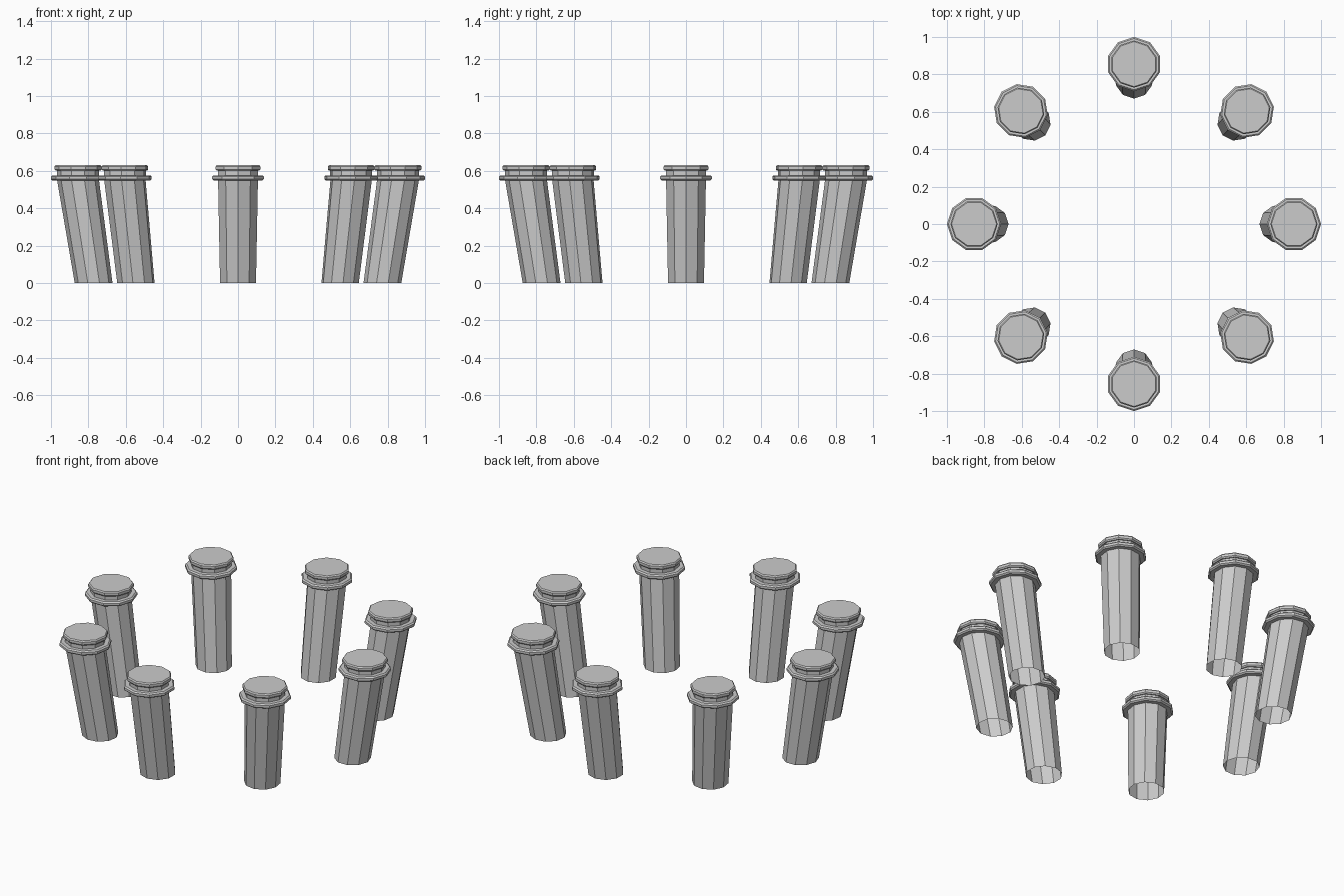
import bpy, bmesh, math

if "Cube" in bpy.data.objects:
    bpy.data.objects.remove(bpy.data.objects["Cube"])

SIDES = 10
COUNT = 8
# pillar sections: (distance of centre from the middle, radius, height)
PROFILE = [
    (0.772, 0.101, 0.0), (0.855, 0.112, 0.548),                    # leaning shaft
    (0.855, 0.137, 0.548), (0.855, 0.145, 0.555),                  # lower collar
    (0.855, 0.145, 0.569), (0.855, 0.137, 0.576),
    (0.855, 0.113, 0.576), (0.855, 0.113, 0.601),                  # neck
    (0.855, 0.120, 0.601), (0.855, 0.126, 0.608),                  # upper collar
    (0.855, 0.126, 0.623), (0.855, 0.120, 0.630),
]


def make_pillar(index):
    bm = bmesh.new()
    rings = []
    for dist, radius, z in PROFILE:
        rings.append([bm.verts.new((dist + radius * math.cos(a), radius * math.sin(a), z))
                      for a in (2 * math.pi * i / SIDES for i in range(SIDES))])
    for low, high in zip(rings, rings[1:]):
        for i in range(SIDES):
            j = (i + 1) % SIDES
            bm.faces.new((low[i], low[j], high[j], high[i]))
    bm.faces.new(rings[-1])  # flat top, open underside
    mesh = bpy.data.meshes.new("pillar")
    bm.to_mesh(mesh)
    bm.free()
    obj = bpy.data.objects.new(f"leaning_pillar_{index + 1}", mesh)
    obj.rotation_euler.z = 2 * math.pi * index / COUNT
    bpy.context.collection.objects.link(obj)


# ring of eight pillars
for n in range(COUNT):
    make_pillar(n)
